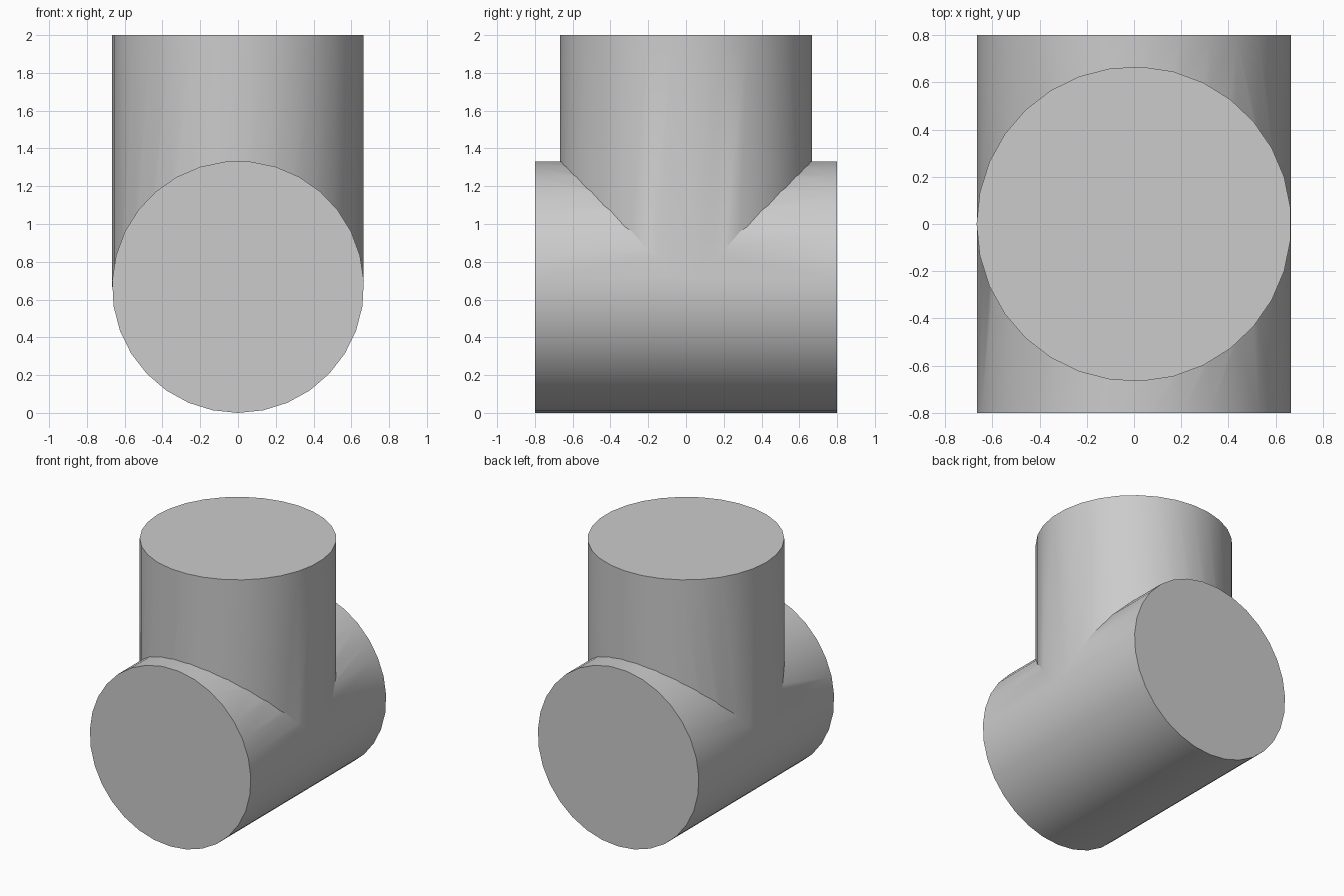
import bpy
import math

if "Cube" in bpy.data.objects:
    bpy.data.objects.remove(bpy.data.objects["Cube"], do_unlink=True)

RADIUS = 2 / 3
SIDES = 31
LENGTH = 1.6

grey = bpy.data.materials.new("plain grey")
grey.use_nodes = True
colour = (0.6, 0.6, 0.6, 1)
grey.diffuse_color = colour
grey.node_tree.nodes["Principled BSDF"].inputs["Base Color"].default_value = colour


def pipe(name, depth, centre, turn):
    """Closed cylinder; its first vertex starts on +y before turning."""
    bpy.ops.mesh.primitive_cylinder_add(
        vertices=SIDES, radius=RADIUS, depth=depth, location=centre, rotation=turn)
    obj = bpy.context.object
    obj.name = name
    bpy.ops.object.transform_apply(location=True, rotation=True, scale=True)
    obj.data.materials.append(grey)
    return obj


# Horizontal main pipe, with a vertex line along the ground
tee = pipe("tee_pipe", LENGTH, (0, 0, RADIUS), (-math.pi / 2, 0, 0))

# Upright branch, rising from the main pipe's axis, with a vertex line on -x
branch = pipe("upright_branch", 2 - RADIUS, (0, 0, (2 + RADIUS) / 2), (0, 0, math.pi / 2))

# Join both into one solid
union = tee.modifiers.new("join_branch", "BOOLEAN")
union.operation = "UNION"
union.solver = "EXACT"
union.object = branch
bpy.ops.object.select_all(action="DESELECT")
tee.select_set(True)
bpy.context.view_layer.objects.active = tee
bpy.ops.object.modifier_apply(modifier=union.name)
bpy.data.objects.remove(branch, do_unlink=True)

# Smooth walls, sharp rims and joint
bpy.ops.object.shade_smooth_by_angle(angle=math.radians(30))
